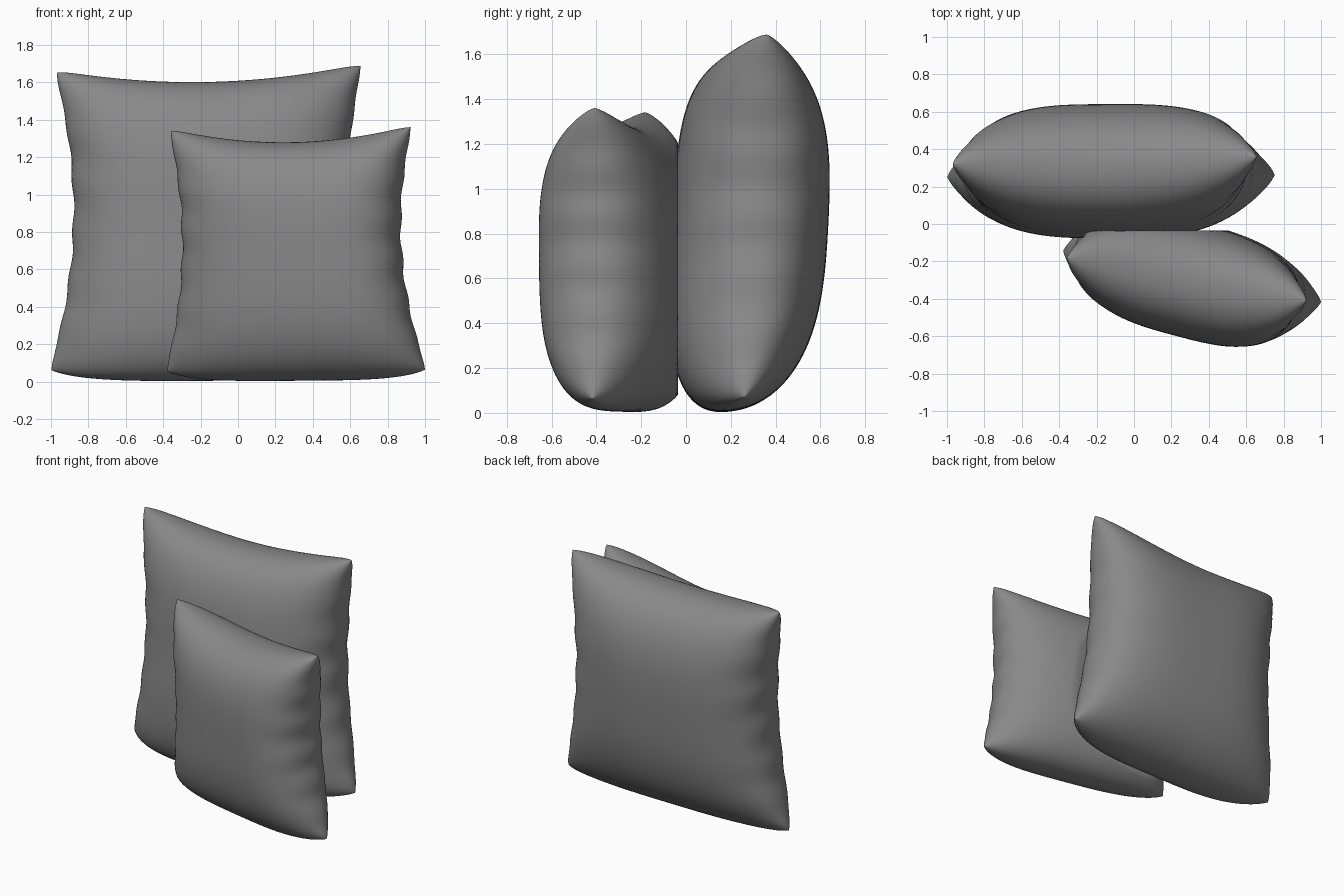
import bpy, bmesh, math
from mathutils import Vector

if "Cube" in bpy.data.objects:
    bpy.data.objects.remove(bpy.data.objects["Cube"])

N = 60  # grid resolution per pillow side

gray = bpy.data.materials.new("gray_fabric")
gray.diffuse_color = (0.25, 0.25, 0.25, 1)
gray.use_nodes = True
gray.node_tree.nodes["Principled BSDF"].inputs["Base Color"].default_value = gray.diffuse_color


def pillow(name, corners, left, right, bottom, top, angle, front, back, skew, lean, phase, y_limit=None):
    """Cushion from four seam corners (bl, br, tl, tr), the mid-edge offsets,
    and a front and back bulge along a horizontal direction."""
    bl, br, tl, tr = [Vector(c) for c in corners]
    left, right, bottom, top = [Vector(o) for o in (left, right, bottom, top)]
    normal = Vector((-math.sin(angle), math.cos(angle), 0))
    bm = bmesh.new()

    def point(s, t, side):
        u, v = math.sin(s * math.pi / 2), math.sin(t * math.pi / 2)
        # slightly rounded corners
        ru, rv = u * (1 - 0.014 * v ** 16), v * (1 - 0.014 * u ** 16)
        a, b = (ru + 1) / 2, (rv + 1) / 2
        p = (bl * (1 - a) + br * a) * (1 - b) + (tl * (1 - a) + tr * a) * b
        # curved seams
        eu, ev = 1 - u * u, 1 - v * v
        p += (left * (1 - a) + right * a) * ev
        p += bottom * (1 - b) ** 2 * (1 - u ** 4) + top * b * b * eu
        # gathers along the left and right seams
        p.x += 0.006 * math.sin(19 * v + phase + u) * ev * u ** 4
        # puffed faces
        fat = (max(0, 1 - abs(u) ** 3) * max(0, 1 - abs(v) ** 3.2)) ** 0.46
        fat *= 1 + 0.03 * math.sin(14 * v + phase + 2 * u) * ev * u ** 6
        fat *= (1 - skew * u * side) * (1 - lean * v * side)
        p += normal * fat * (back if side > 0 else -front)
        if y_limit is not None:
            p.y = min(p.y, y_limit)
        p.z = max(p.z, 0)
        return p

    for side in (-1, 1):
        g = [[bm.verts.new(point(2 * i / N - 1, 2 * j / N - 1, side))
              for j in range(N + 1)] for i in range(N + 1)]
        for i in range(N):
            for j in range(N):
                q = [g[i][j], g[i + 1][j], g[i + 1][j + 1], g[i][j + 1]]
                bm.faces.new(q if side < 0 else q[::-1])
    # sew both halves together
    bmesh.ops.remove_doubles(bm, verts=bm.verts[:], dist=0.0003)
    for f in bm.faces:
        f.smooth = True
    me = bpy.data.meshes.new(name)
    bm.to_mesh(me)
    bm.free()
    me.materials.append(gray)
    ob = bpy.data.objects.new(name, me)
    bpy.context.collection.objects.link(ob)
    return ob


# large cushion at the back
pillow("large_pillow",
       [(-1.01, 0.25, 0.05), (0.765, 0.26, 0.06), (-0.98, 0.32, 1.665), (0.665, 0.36, 1.70)],
       (0.115, 0, 0), (-0.12, 0, 0), (0, -0.10, -0.05), (0, -0.05, -0.08),
       math.radians(-1), 0.32, 0.375, 0.03, 0.07, 0.5)

# small cushion in front, turned to the left
pillow("small_pillow",
       [(-0.388, -0.14, 0.045), (1.01, -0.42, 0.055), (-0.368, -0.18, 1.35), (0.93, -0.41, 1.37)],
       (0.085, 0, 0), (-0.10, 0, 0), (0, 0.0, -0.045), (0, 0.0, -0.08),
       math.radians(-11), 0.315, 0.30, 0.09, 0.02, 2.0, y_limit=-0.035)
